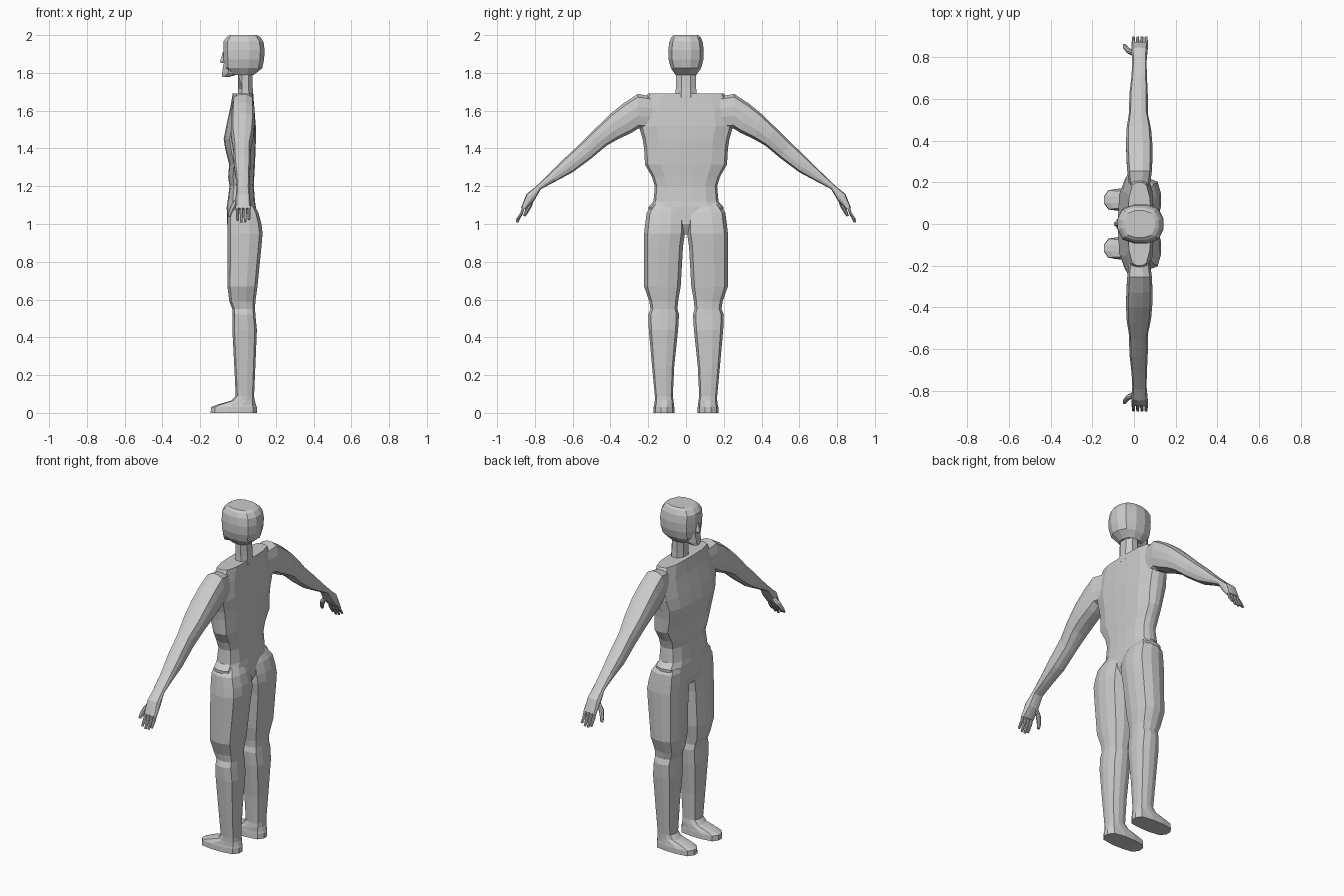
import bpy, bmesh, math
from mathutils import Vector


def loft(name, sections, side=1, n=12, power=3.0):
    """Skin rounded-box rings. Section: x0, x1, outer (y, z), inner (y, z)."""
    bm = bmesh.new()
    rings = []
    for x0, x1, ya, za, yb, zb in sections:
        a, b = Vector((0, ya, za)), Vector((0, yb, zb))
        ring = []
        for i in range(n):
            t = 2 * math.pi * (i + 0.5) / n
            c, s = math.cos(t), math.sin(t)
            r = 1 / (abs(c) ** power + abs(s) ** power) ** (1 / power)
            k = 1 / max(abs(math.cos(math.pi / n)), 0.9)   # keep full width
            u = max(-1, min(1, c * r * k))
            v = max(-1, min(1, s * r * k))
            p = (a + b) / 2 + (a - b) / 2 * v
            p.x = (x0 + x1) / 2 + (x1 - x0) / 2 * u
            p.y *= side
            ring.append(bm.verts.new(p))
        rings.append(ring)
    for lo, hi in zip(rings, rings[1:]):
        for i in range(n):
            j = (i + 1) % n
            bm.faces.new((lo[i], lo[j], hi[j], hi[i]))
    bm.faces.new(rings[0])
    bm.faces.new(rings[-1])
    bmesh.ops.recalc_face_normals(bm, faces=bm.faces)
    me = bpy.data.meshes.new(name)
    bm.to_mesh(me)
    bm.free()
    ob = bpy.data.objects.new(name, me)
    bpy.context.collection.objects.link(ob)
    return ob


def level(rows):
    """Horizontal sections from rows of z, x0, x1, y0, y1."""
    return [(x0, x1, y1, z, y0, z) for z, x0, x1, y0, y1 in rows]


def centred(rows):
    """Horizontal sections from rows of z, x0, x1, half width."""
    return level([(z, x0, x1, -w, w) for z, x0, x1, w in rows])


# torso, hips to shoulders
body = loft("body", centred([
    (0.945, -0.035, 0.07, 0.12), (1.00, -0.057, 0.10, 0.195),
    (1.09, -0.06, 0.095, 0.198), (1.12, -0.055, 0.09, 0.172),
    (1.20, -0.045, 0.084, 0.165), (1.25, -0.052, 0.086, 0.18),
    (1.315, -0.047, 0.09, 0.217), (1.40, -0.068, 0.093, 0.222),
    (1.45, -0.076, 0.095, 0.23), (1.52, -0.062, 0.094, 0.25),
    (1.62, -0.04, 0.086, 0.24), (1.692, -0.028, 0.08, 0.20)]), n=16)

# neck and head
parts = [
    loft("neck", centred([(1.66, -0.002, 0.083, 0.058), (1.72, 0.0, 0.078, 0.054),
                          (1.83, 0.0, 0.075, 0.054)]), n=8),
    loft("head", centred([
        (1.79, -0.03, 0.085, 0.055), (1.825, -0.072, 0.128, 0.08),
        (1.87, -0.076, 0.138, 0.092), (1.92, -0.078, 0.141, 0.094),
        (1.965, -0.078, 0.135, 0.088), (1.99, -0.06, 0.118, 0.077),
        (2.0, -0.045, 0.10, 0.065)]), power=2.6),
    loft("jaw", centred([(1.779, -0.084, -0.045, 0.025), (1.80, -0.084, 0.03, 0.045),
                         (1.85, -0.077, 0.05, 0.06)]), n=8),
    loft("nose", centred([(1.852, -0.09, -0.05, 0.016), (1.862, -0.095, -0.05, 0.016),
                          (1.91, -0.08, -0.05, 0.008)]), n=8, power=2),
]

leg = level([
    (1.12, -0.04, 0.075, 0.02, 0.165), (1.06, -0.055, 0.108, 0.008, 0.208),
    (1.00, -0.057, 0.124, 0.004, 0.216), (0.95, -0.056, 0.13, 0.006, 0.222),
    (0.88, -0.056, 0.124, 0.016, 0.222), (0.67, -0.056, 0.103, 0.028, 0.222),
    (0.59, -0.046, 0.092, 0.042, 0.194), (0.55, -0.03, 0.09, 0.045, 0.188),
    (0.52, -0.028, 0.092, 0.037, 0.20), (0.44, -0.03, 0.10, 0.042, 0.197),
    (0.25, -0.02, 0.092, 0.062, 0.18), (0.09, -0.012, 0.085, 0.07, 0.165),
    (0.065, -0.035, 0.088, 0.066, 0.165), (0.042, -0.115, 0.096, 0.064, 0.168),
    (0.03, -0.143, 0.10, 0.062, 0.171), (0.0, -0.145, 0.10, 0.06, 0.172)])

arm = [
    (-0.02, 0.07, 0.14, 1.67, 0.16, 1.50), (-0.032, 0.086, 0.255, 1.688, 0.25, 1.507),
    (-0.036, 0.088, 0.33, 1.64, 0.29, 1.482), (-0.038, 0.088, 0.40, 1.583, 0.36, 1.449),
    (-0.036, 0.082, 0.475, 1.51, 0.42, 1.415), (-0.024, 0.066, 0.55, 1.435, 0.50, 1.348),
    (-0.022, 0.066, 0.635, 1.355, 0.60, 1.274), (-0.012, 0.062, 0.72, 1.27, 0.69, 1.226),
    (-0.008, 0.06, 0.793, 1.20, 0.768, 1.185), (-0.012, 0.064, 0.845, 1.158, 0.803, 1.125),
    (-0.012, 0.068, 0.873, 1.085, 0.851, 1.077)]

# limbs, fingers and thumb on both sides
for side, tag in ((1, "left"), (-1, "right")):
    parts.append(loft(tag + "_leg", leg, side))
    parts.append(loft(tag + "_arm", arm, side, n=12))
    for i, tip in enumerate((1.02, 1.01, 1.012, 1.025)):
        x = -0.011 + i * 0.0202
        parts.append(loft(f"{tag}_finger_{i}", [
            (x, x + 0.017, 0.866, 1.095, 0.853, 1.09),
            (x, x + 0.017, 0.877, 1.06, 0.864, 1.054),
            (x + 0.002, x + 0.015, 0.90, tip, 0.889, tip - 0.003)], side, n=8))
    parts.append(loft(tag + "_thumb", [
        (-0.005, 0.03, 0.825, 1.145, 0.805, 1.13),
        (-0.036, -0.006, 0.838, 1.11, 0.815, 1.095),
        (-0.052, -0.03, 0.855, 1.065, 0.837, 1.058),
        (-0.053, -0.038, 0.862, 1.043, 0.85, 1.04)], side, n=8))

# fuse everything into one skin
bpy.context.view_layer.objects.active = body
for part in parts:
    mod = body.modifiers.new("fuse", 'BOOLEAN')
    mod.operation = 'UNION'
    mod.solver = 'EXACT'
    mod.object = part
    bpy.ops.object.modifier_apply(modifier=mod.name)
    bpy.data.objects.remove(part, do_unlink=True)
